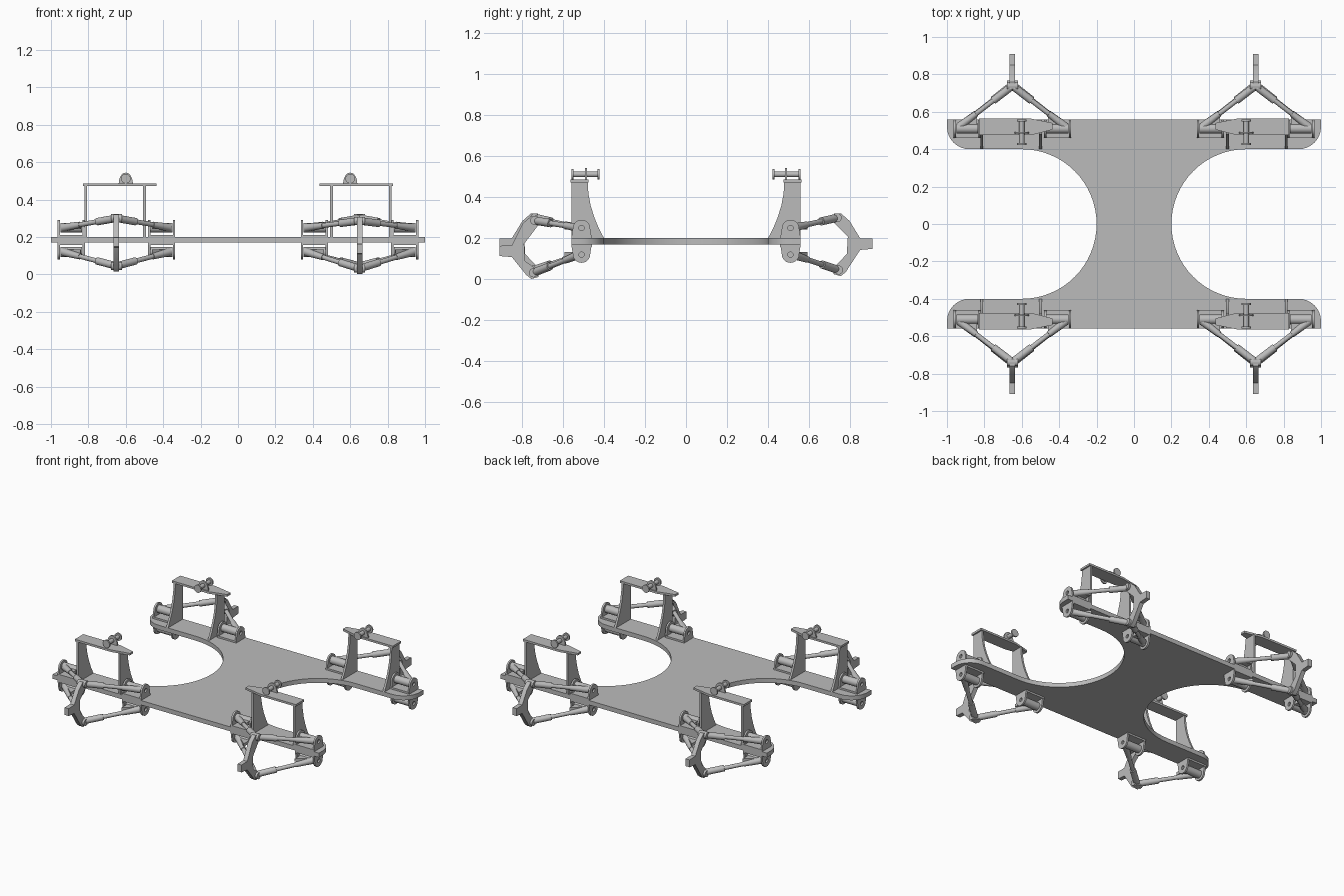
import bpy, bmesh
from math import sin, cos, pi, radians
from mathutils import Vector, Matrix

if "Cube" in bpy.data.objects:
    bpy.data.objects.remove(bpy.data.objects["Cube"])

grey = bpy.data.materials.new("plain_grey")
grey.use_nodes = True
COLOUR = (0.5, 0.5, 0.5, 1)
grey.diffuse_color = COLOUR
grey.node_tree.nodes["Principled BSDF"].inputs["Base Color"].default_value = COLOUR


def finish(name, bm, mirror=(1, 1)):
    """Mirror the part into its corner and turn it into an object."""
    bm.transform(Matrix.Diagonal((mirror[0], mirror[1], 1, 1)))
    bmesh.ops.recalc_face_normals(bm, faces=bm.faces)
    mesh = bpy.data.meshes.new(name)
    bm.to_mesh(mesh)
    bm.free()
    mesh.materials.append(grey)
    mesh.shade_smooth()
    mesh.set_sharp_from_angle(angle=radians(35))
    obj = bpy.data.objects.new(name, mesh)
    bpy.context.collection.objects.link(obj)


def add_slab(bm, loops, axis, lo, hi):
    """Extrude closed outlines (later ones are holes) along x or z."""
    place = (lambda u, v: (lo, u, v)) if axis == "x" else \
            (lambda u, v: (u, lo, v)) if axis == "y" else (lambda u, v: (u, v, lo))
    edges = []
    for loop in loops:
        vs = [bm.verts.new(place(*p)) for p in loop]
        edges += [bm.edges.new((vs[i - 1], vs[i])) for i in range(len(vs))]
    out = bmesh.ops.triangle_fill(bm, edges=edges, use_beauty=True)
    faces = [g for g in out["geom"] if isinstance(g, bmesh.types.BMFace)]
    ext = bmesh.ops.extrude_face_region(bm, geom=faces, use_keep_orig=True)
    top = [g for g in ext["geom"] if isinstance(g, bmesh.types.BMVert)]
    step = Vector([hi - lo if a == axis else 0 for a in "xyz"])
    bmesh.ops.translate(bm, verts=top, vec=step)


def add_rod(bm, a, b, r1, r2=None, sides=16):
    a, b = Vector(a), Vector(b)
    turn = (b - a).to_track_quat("Z", "Y").to_matrix().to_4x4()
    bmesh.ops.create_cone(bm, cap_ends=True, segments=sides, radius1=r1,
                          radius2=r1 if r2 is None else r2, depth=(b - a).length,
                          matrix=Matrix.Translation((a + b) / 2) @ turn)


def arc(cx, cy, rx, ry, start, end, n):
    return [(cx + rx * cos(radians(start + (end - start) * i / n)),
             cy + ry * sin(radians(start + (end - start) * i / n))) for i in range(n + 1)]


# Base plate with a round bite out of each end
quarter = arc(0.6, 0, 0.4, 0.4, 180, 90, 16) + arc(0.88, 0.52, 0.12, 0.12, -90, 0, 8) + [(1, 0.56)]
right_half = [(x, -y) for x, y in reversed(quarter)] + quarter[1:]
left_half = [(-x, -y) for x, y in right_half]
bm = bmesh.new()
add_slab(bm, [right_half + left_half], "z", 0.17, 0.20)
finish("base_plate", bm)

XC = 0.65            # middle of each suspension corner
PIVOT_Y = 0.51


def build_brackets(tag, m):
    """Paired lugs with a hole, above and below the plate."""
    for level, base, z, up in (("upper", 0.20, 0.25, 1), ("lower", 0.17, 0.12, -1)):
        bm = bmesh.new()
        outline = [(0.56, base)] + [(y, z + up * h) for y, h in
                                    arc(PIVOT_Y, 0, 0.042, 0.04, 0, 180, 12)] + [(0.46, base)]
        hole = arc(PIVOT_Y, z, 0.013, 0.013, 0, 330, 11)
        for s in (-1, 1):
            for d in (0.175, 0.308):
                x = XC + s * d
                add_slab(bm, [outline, hole], "x", x - 0.006, x + 0.006)
            pad = [(XC + s * d, y) for d, y in
                   ((0.17, 0.46), (0.31, 0.46), (0.31, 0.56), (0.17, 0.56))]
            add_slab(bm, [pad], "z", base, base + up * 0.012)
        finish(f"{tag}_{level}_bracket", bm, m)


def build_arm(tag, m, level, z, apex):
    """A-shaped control arm: two hinge tubes, two stepped legs, one end joint."""
    bm = bmesh.new()
    apex = Vector(apex)
    for s in (-1, 1):
        add_rod(bm, (XC + s * 0.183, PIVOT_Y, z), (XC + s * 0.3, PIVOT_Y, z), 0.026)
        root = Vector((XC + s * 0.285, PIVOT_Y + 0.01, z))
        at = lambda t: root.lerp(apex, t)
        add_rod(bm, at(0), at(0.32), 0.022, 0.016)
        add_rod(bm, at(0.32), at(0.66), 0.013)
        add_rod(bm, at(0.64), at(0.97), 0.02)
        # Web between the tube and the leg
        a, b, c = (XC + s * 0.19, PIVOT_Y), (XC + s * 0.29, PIVOT_Y), at(0.33).to_2d()
        add_slab(bm, [[a, b, tuple(c)]], "z", z - 0.008, z + 0.012)
    add_rod(bm, apex - Vector((0.03, 0, 0)), apex + Vector((0.03, 0, 0)), 0.022)
    finish(f"{tag}_{level}_arm", bm, m)


def build_knuckle(tag, m, top, bottom, hub):
    """Upright link with a stub pointing outwards."""
    ty, tz = top
    by, bz = bottom
    outline = [(ty - 0.015, tz + 0.02), (ty + 0.02, tz + 0.02), (ty + 0.06, tz - 0.015),
               (0.85, hub + 0.027), (0.91, hub + 0.025), (0.91, hub - 0.025),
               (0.85, hub - 0.03), (by + 0.035, bz - 0.01), (by + 0.01, bz - 0.03),
               (by - 0.025, bz - 0.02), (by - 0.02, bz + 0.015), (0.785, hub - 0.05),
               (0.79, hub + 0.035), (ty - 0.015, tz - 0.025)]
    bm = bmesh.new()
    add_slab(bm, [outline], "x", XC - 0.015, XC + 0.015)
    finish(f"{tag}_knuckle", bm, m)


def build_tower(tag, m):
    """Two flared posts carrying a tapered shelf with a lug and cross pin."""
    bm = bmesh.new()
    curve = [(0.40 + 0.08 * sin(t * pi / 10), 0.20 + 0.275 * (t / 5) ** 1.1) for t in range(6)]
    for x in (0.50, 0.813):
        add_slab(bm, [[(0.56, 0.20)] + curve + [(0.56, 0.475)]], "x", x - 0.007, x + 0.007)
    finish(f"{tag}_tower_posts", bm, m)

    bm = bmesh.new()
    shelf = [(0.83, 0.475), (0.83, 0.565), (0.56, 0.565), (0.435, 0.54), (0.435, 0.505), (0.55, 0.475)]
    add_slab(bm, [shelf], "z", 0.472, 0.486)
    finish(f"{tag}_tower_shelf", bm, m)

    bm = bmesh.new()
    add_slab(bm, [arc(0.6, 0.484, 0.038, 0.06, 0, 180, 14)], "y", 0.483, 0.493)
    add_rod(bm, (0.6, 0.425, 0.512), (0.6, 0.555, 0.512), 0.014)
    for y in (0.422, 0.548):
        add_rod(bm, (0.6, y, 0.512), (0.6, y + 0.01, 0.512), 0.026)
    finish(f"{tag}_shock_mount", bm, m)


# Four corners; the front left one droops a little
for side, sx in (("left", 1), ("right", -1)):
    for end, sy in (("front", -1), ("back", 1)):
        tag, m = f"{end}_{side}", (sx, sy)
        drop = 0.014 if tag == "front_left" else 0
        top, bottom = (0.738, 0.30 - drop), (0.745, 0.045 - drop)
        build_brackets(tag, m)
        build_arm(tag, m, "upper", 0.25, (XC, *top))
        build_arm(tag, m, "lower", 0.12, (XC, *bottom))
        build_knuckle(tag, m, top, bottom, 0.173 - 2.5 * drop)
        build_tower(tag, m)
